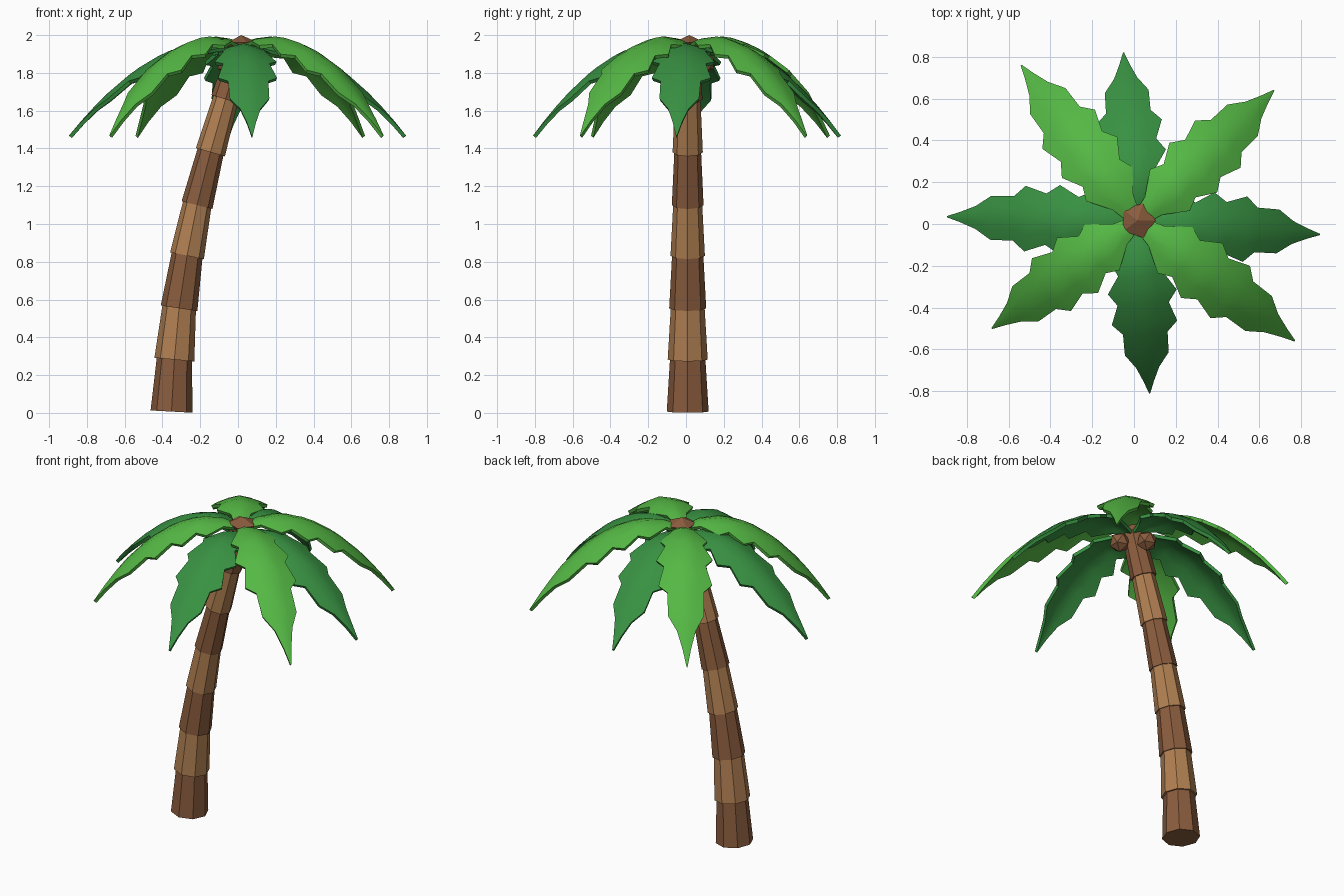
import bpy, bmesh, math
from mathutils import Vector

if "Cube" in bpy.data.objects:
    bpy.data.objects.remove(bpy.data.objects["Cube"])


def material(name, rgb):
    m = bpy.data.materials.new(name)
    m.diffuse_color = (*rgb, 1)
    m.use_nodes = True
    m.node_tree.nodes["Principled BSDF"].inputs["Base Color"].default_value = m.diffuse_color
    return m


dark_wood = material("dark_wood", (0.252, 0.107, 0.047))
light_wood = material("light_wood", (0.434, 0.212, 0.083))
light_green = material("light_green", (0.09, 0.48, 0.058))
dark_green = material("dark_green", (0.04, 0.285, 0.055))


def finish(obj, name, mat):
    obj.name = name
    obj.data.materials.append(mat)
    return obj


# Leaning trunk: overlapping eight-sided tapered segments along a curved path
path = [(-.352, .007), (-.337, .282), (-.312, .554), (-.27, .832),
        (-.217, 1.10), (-.146, 1.38), (-.066, 1.66), (.012, 1.92)]
radii = [.111, .106, .098, .091, .084, .08, .078]
for i, r in enumerate(radii):
    a = Vector((path[i][0], .009, path[i][1]))
    b = Vector((path[i + 1][0], .009, path[i + 1][1]))
    d = b - a
    bpy.ops.mesh.primitive_cone_add(vertices=8, radius1=r, radius2=r * .84,
                                    depth=d.length + .01,
                                    location=(a + b) / 2 + d.normalized() * .005)
    seg = finish(bpy.context.object, f"trunk_segment_{i + 1}",
                 light_wood if i % 2 else dark_wood)
    seg.rotation_euler = Vector((0, 0, 1)).rotation_difference(d).to_euler()

# Five-sided crown bud: low point above, tapering collar below
for name, z, depth, r1, r2 in [("crown_bud_top", 1.981, .038, .087, 0),
                               ("crown_bud_collar", 1.932, .06, .05, .087)]:
    bpy.ops.mesh.primitive_cone_add(vertices=5, radius1=r1, radius2=r2, depth=depth,
                                    location=(.017, .017, z),
                                    rotation=(0, 0, -math.pi / 2))
    finish(bpy.context.object, name, dark_wood)

# Faceted nuts hanging under the fronds
for i, deg in enumerate((-20, 110, 225)):
    t = math.radians(deg)
    bpy.ops.mesh.primitive_ico_sphere_add(
        subdivisions=1, radius=.063,
        location=(.01 + .088 * math.cos(t), .01 + .088 * math.sin(t), 1.85))
    finish(bpy.context.object, f"nut_{i + 1}", dark_wood)

# Frond outline: fraction along the frond and half width, with saw teeth
outline = [(0, .03), (.12, .06), (.24, .138), (.31, .11), (.41, .165), (.48, .123),
           (.59, .157), (.65, .107), (.77, .105), (.85, .055), (.93, .025), (1, .003)]
centre = Vector((.015, .012))


def frond(name, tip, crest, power, mat):
    axis = Vector(tip) - centre
    side = Vector((-axis.y, axis.x)).normalized()
    bm = bmesh.new()
    rows = []
    for u, w in outline:
        if u > .22:
            z = crest - (crest - 1.468) * ((u - .22) / .78) ** power
        else:
            z = crest - .05 * ((.22 - u) / .22) ** 2
        row = []
        for s in (-1, -.5, 0, .5, 1):
            p = centre + axis * u + side * (w * s)
            droop = .06 * (abs(s) * w / .165) ** 1.4
            row.append(bm.verts.new((p.x, p.y, z - droop)))
        rows.append(row)
    for r0, r1 in zip(rows, rows[1:]):
        for j in range(4):
            bm.faces.new((r0[j], r1[j], r1[j + 1], r0[j + 1]))
    me = bpy.data.meshes.new(name)
    bm.to_mesh(me)
    bm.free()
    obj = finish(bpy.data.objects.new(name, me), name, mat)
    bpy.context.collection.objects.link(obj)
    mod = obj.modifiers.new("thickness", 'SOLIDIFY')
    mod.thickness = .02
    mod.offset = -1
    bpy.ops.object.select_all(action='DESELECT')
    obj.select_set(True)
    bpy.context.view_layer.objects.active = obj
    bpy.ops.object.modifier_apply(modifier=mod.name)
    bpy.ops.object.shade_smooth_by_angle(angle=math.radians(40))


# Eight fronds: low dark ones on the axes, higher light ones on the diagonals
for i, tip in enumerate([(.89, -.05), (-.05, .82), (-.895, .035), (.075, -.81)]):
    frond(f"dark_frond_{i + 1}", tip, 1.957, 1.8, dark_green)
for i, tip in enumerate([(.67, .64), (-.54, .76), (-.68, -.5), (.77, -.56)]):
    frond(f"light_frond_{i + 1}", tip, 1.993, 1.95, light_green)
